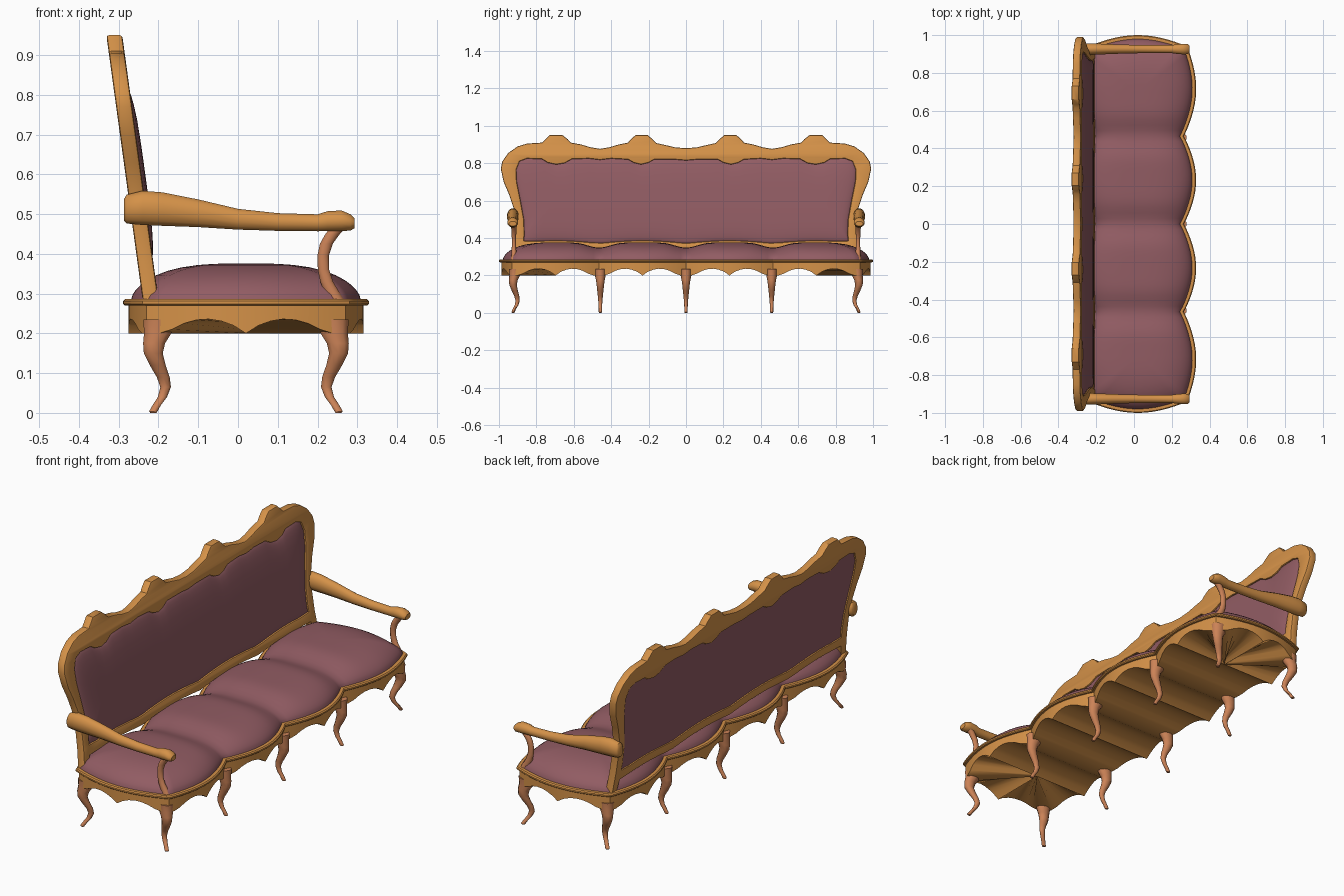
import bpy, bmesh, math
from mathutils import Vector

if "Cube" in bpy.data.objects:
    bpy.data.objects.remove(bpy.data.objects["Cube"])


def material(name, rgb):
    m = bpy.data.materials.new(name)
    m.diffuse_color = (*rgb, 1)
    m.use_nodes = True
    m.node_tree.nodes["Principled BSDF"].inputs["Base Color"].default_value = m.diffuse_color
    return m


WOOD = material("honey wood", (0.66, 0.285, 0.065))
LEG = material("reddish wood", (0.60, 0.225, 0.095))
FABRIC = material("mauve fabric", (0.285, 0.107, 0.125))


def finish(name, bm, mat, angle=35):
    bmesh.ops.remove_doubles(bm, verts=bm.verts, dist=0.0002)
    bmesh.ops.recalc_face_normals(bm, faces=bm.faces)
    me = bpy.data.meshes.new(name)
    bm.to_mesh(me)
    bm.free()
    me.materials.append(mat)
    ob = bpy.data.objects.new(name, me)
    bpy.context.collection.objects.link(ob)
    bpy.ops.object.select_all(action='DESELECT')
    ob.select_set(True)
    bpy.context.view_layer.objects.active = ob
    bpy.ops.object.shade_smooth_by_angle(angle=math.radians(angle))
    return ob


def skin(name, rings, mat, cap=False, angle=35):
    """Join closed rings of equal length with quads."""
    bm = bmesh.new()
    vs = [[bm.verts.new(p) for p in r] for r in rings]
    n = len(rings[0])
    for a, b in zip(vs, vs[1:]):
        for i in range(n):
            j = (i + 1) % n
            bm.faces.new((a[i], a[j], b[j], b[i]))
    if cap:
        bm.faces.new(vs[0])
        bm.faces.new(vs[-1])
    return finish(name, bm, mat, angle)


# Scalloped seat outline: four bays front and back, one at each end
BAY, XC, YE, STEPS = 0.465, 0.02, 0.6975, 16


def wave(t):
    """Bottom edge of the apron across one bay."""
    h = min(t, 1 - t)
    return 0.2 + 0.036 * math.sin(math.pi * max(0, min(1, (h - 0.1) / 0.4))) ** 0.8


outline = []   # (x, y, bottom z)
for side in (1, -1):
    for b in range(4):
        ya = (-0.93 + b * BAY) * side
        xa = 0.25 if b else 0.22
        xs = (0.25 if b == 0 else 0.23, 0.25 if b == 3 else 0.23)
        bulge = 0.055 if b in (0, 3) else 0.065
        for i in range(STEPS):
            t = i / STEPS
            dx = xs[0] + (xs[1] - xs[0]) * t + bulge * math.sin(math.pi * t) ** 0.9
            outline.append((XC + side * dx, ya + side * BAY * t, wave(t)))
    for i in range(STEPS):
        t = i / STEPS
        y = 0.93 + 0.056 * math.sin(math.pi * t) ** 0.9
        outline.append((XC + side * (0.25 - 0.5 * t), side * y, wave(t)))


def spine(y):
    return Vector((XC, max(-YE, min(YE, y))))


def ring(k, off, zf):
    """Outline pushed out by off, then scaled by k towards the spine."""
    out = []
    for x, y, w in outline:
        s = spine(y)
        d = Vector((x, y)) - s
        p = s + (d + d.normalized() * off) * k
        out.append((p.x, p.y, zf(y, w)))
    return out


# Apron with moulded lip and ridged underside
skin("seat_rail", [
    ring(0, 0, lambda y, w: w), ring(1, 0, lambda y, w: w),
    ring(1, 0, lambda y, w: 0.27), ring(1, 0.009, lambda y, w: 0.27),
    ring(1, 0.014, lambda y, w: 0.274), ring(1, 0.014, lambda y, w: 0.281),
    ring(1, 0.009, lambda y, w: 0.286), ring(0, 0, lambda y, w: 0.286)], WOOD)


# Seat cushion, domed with creases between bays
def dome(k):
    def z(y, w):
        crease = 0.3 * abs(math.cos(math.pi * y / BAY)) ** 7 if abs(y) < YE else 0
        return 0.283 + 0.093 * (1 - k ** 3) ** 0.6 * (1 - crease)
    return z


skin("seat_cushion", [ring(k, -0.006, dome(k)) for k in
                      (1, 0.985, 0.96, 0.92, 0.86, 0.78, 0.68, 0.56, 0.42, 0.28, 0.14, 0)], FABRIC, angle=50)


# Backrest, drawn flat as (y, z) and leaned backwards
def lean(y, z, w):
    return (-0.22 - 0.137 * (z - 0.285) + w, y, z)


def both(half):
    return half + [(-y, z) for y, z in reversed(half) if y > 0]


def rail(y):
    return 0.372 + 0.014 * abs(math.sin(math.pi * y / BAY))


ys = [0.8 - 0.05 * i for i in range(17)]
outer = both([(0, .88), (.06, .885), (.11, .897), (.16, .908), (.175, .925), (.205, .95), (.27, .95),
              (.298, .925), (.31, .91), (.36, .9), (.41, .885), (.46, .877), (.51, .885), (.56, .9),
              (.615, .91), (.632, .928), (.66, .95), (.73, .95), (.755, .925), (.77, .91), (.85, .905),
              (.9, .89), (.95, .855), (.982, .81), (.99, .77), (.975, .7), (.945, .63), (.922, .56),
              (.912, .48), (.915, .38), (.925, .285), (.885, .285), (.872, .335)]
             + [(max(y, 0), rail(y) - 0.045) for y in ys])
inner = both([(0, .815), (.06, .82), (.17, .82), (.2, .803), (.24, .793), (.28, .803), (.31, .82),
              (.4, .825), (.46, .818), (.52, .825), (.61, .822), (.65, .8), (.695, .793), (.74, .803),
              (.77, .822), (.85, .825), (.89, .81), (.908, .765), (.905, .7), (.885, .6), (.867, .5),
              (.864, .42), (.868, .385)] + [(max(y, 0), rail(y)) for y in ys])


def clean(loop):
    out = []
    for p in loop:
        if not out or (Vector(p) - Vector(out[-1])).length > 1e-4:
            out.append(p)
    if (Vector(out[0]) - Vector(out[-1])).length < 1e-4:
        out.pop()
    return out


outer, inner = clean(outer), clean(inner)
cu = bpy.data.curves.new("frame_profile", 'CURVE')
cu.dimensions, cu.fill_mode = '2D', 'BOTH'
cu.extrude, cu.bevel_depth, cu.bevel_resolution, cu.offset = 0.013, 0.007, 1, -0.007
for loop in (outer, inner):
    sp = cu.splines.new('POLY')
    sp.points.add(len(loop) - 1)
    for pt, (y, z) in zip(sp.points, loop):
        pt.co = (y, z, 0, 1)
    sp.use_cyclic_u = True
tmp = bpy.data.objects.new("frame_profile", cu)
bpy.context.collection.objects.link(tmp)
bpy.context.view_layer.update()
bm = bmesh.new()
bm.from_mesh(tmp.to_mesh())
tmp.to_mesh_clear()
bpy.data.objects.remove(tmp)
for v in bm.verts:
    v.co = lean(*v.co)
finish("back_frame", bm, WOOD)


# Upholstered back panel: puffed front, flat rear
def panel_ring(k, w):
    out = []
    for y, z in inner:
        cy = max(-0.72, min(0.72, y))
        out.append(lean(cy + (y - cy) * k, 0.6 + (z - 0.6) * k, w))
    return out


skin("back_panel", [panel_ring(0, -0.013), panel_ring(1.005, -0.013)]
     + [panel_ring(k, 0.012 + 0.018 * (1 - k ** 4) ** 0.7)
        for k in (1.005 - 0.005, 0.98, 0.94, 0.88, 0.78, 0.6, 0.3, 0)], FABRIC, angle=50)


# Lofted parts: elliptical sections, flat (axis z) or upright (axis x)
def loft(name, sections, axis, mat, n=10):
    rings = []
    for (x, y, z), ra, rb in sections:
        r = []
        for i in range(n):
            a = 2 * math.pi * (i + 0.5) / n
            c, s = ra * math.cos(a), rb * math.sin(a)
            r.append((x + c, y + s, z) if axis == 'z' else (x, y + c, z + s))
        rings.append(r)
    skin(name, rings, mat, cap=True, angle=45)


# Ten cabriole legs: (z, outward offset, radius)
LEGP = [(.235, 0, .038), (.2, .0, .036), (.175, .009, .029), (.15, .011, .025), (.12, 0, .021),
        (.09, -.014, .017), (.065, -.02, .014), (.04, -.012, .012), (.02, .002, .011), (.004, .011, .011),
        (0, .011, .008)]
for side, label in ((1, "front"), (-1, "back")):
    for i in range(-2, 3):
        turn = 0.8 * (i / 2 if abs(i) == 2 else 0)
        y0 = 0.458 * i
        loft(f"{label}_leg_{i + 3}",
             [((XC + side * (0.222 + d), y0 + turn * d, z), r, r * 0.8) for z, d, r in LEGP], 'z', LEG)

# Arms and their curved supports
ARM = [(-.287, .482, .538, .02), (-.28, .475, .55, .028), (-.24, .471, .56, .032), (-.19, .469, .556, .03),
       (-.1, .466, .538, .026), (0, .46, .514, .023), (.1, .457, .503, .022), (.2, .456, .5, .022),
       (.225, .456, .508, .026), (.26, .456, .51, .029), (.283, .458, .5, .028), (.293, .464, .49, .02)]
SUP = [(.47, .256, .021), (.45, .238, .019), (.425, .222, .017), (.395, .214, .015), (.36, .215, .015),
       (.33, .223, .017), (.3, .238, .02), (.28, .248, .022)]
for s, label in ((1, "left"), (-1, "right")):
    loft(f"{label}_arm", [((x, s * 0.926, (a + b) / 2), r, (b - a) / 2) for x, a, b, r in ARM], 'x', WOOD, 12)
    loft(f"{label}_arm_support", [((x, s * 0.92, z), r, r * 0.75) for z, x, r in SUP], 'z', LEG)
